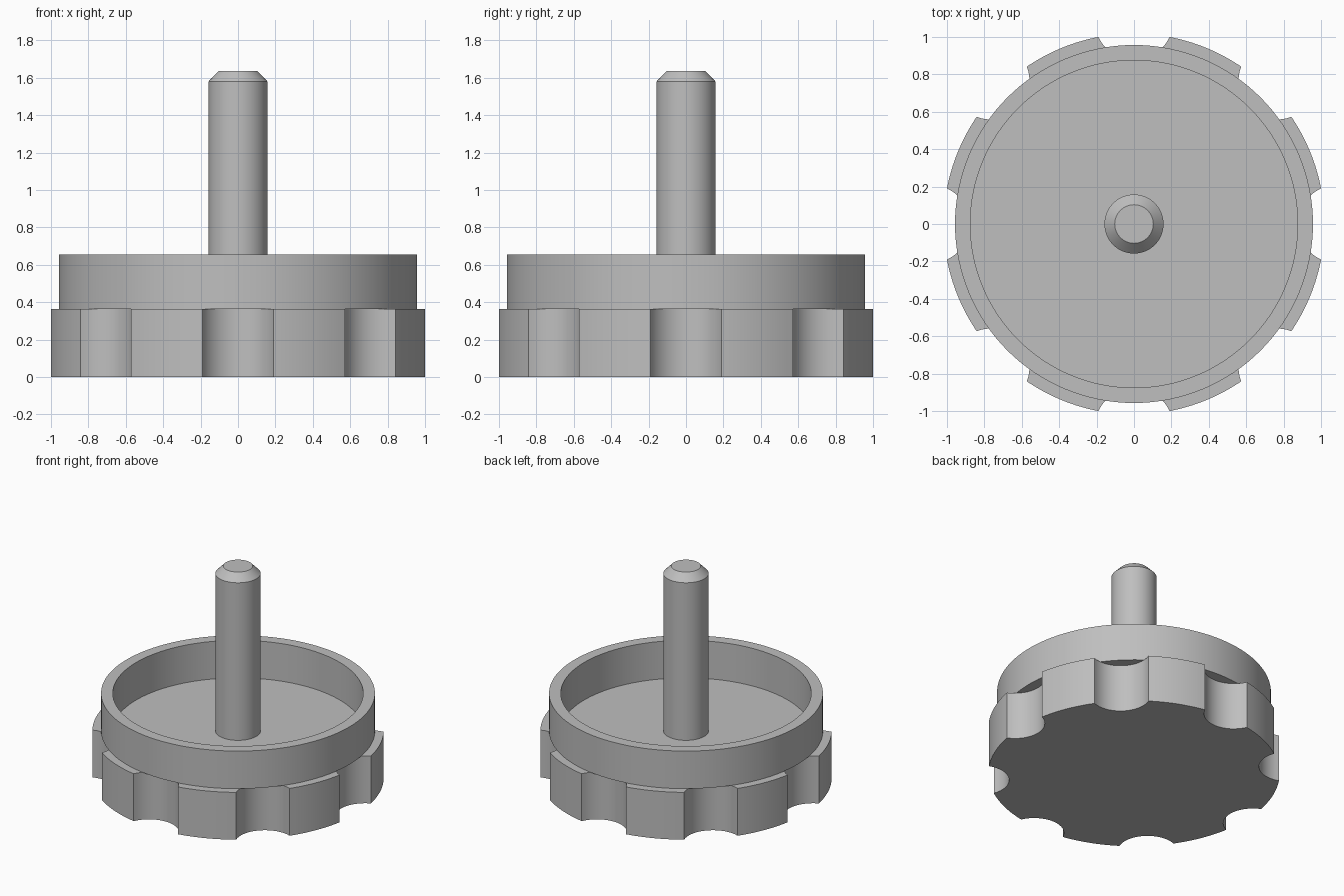
import bpy, bmesh
from math import sin, cos, pi, atan2, hypot, radians

cube = bpy.data.objects.get("Cube")
if cube:
    bpy.data.objects.remove(cube, do_unlink=True)

grey = bpy.data.materials.new("plain grey")
grey.use_nodes = True
colour = (0.52, 0.52, 0.52, 1)
grey.diffuse_color = colour
grey.node_tree.nodes["Principled BSDF"].inputs["Base Color"].default_value = colour

BASE_TOP = 0.365


def finish(name, bm):
    """Turn a bmesh into a smooth-shaded object with sharp edges kept."""
    bmesh.ops.recalc_face_normals(bm, faces=bm.faces)
    mesh = bpy.data.meshes.new(name)
    bm.to_mesh(mesh)
    bm.free()
    mesh.materials.append(grey)
    obj = bpy.data.objects.new(name, mesh)
    bpy.context.collection.objects.link(obj)
    bpy.ops.object.select_all(action="DESELECT")
    obj.select_set(True)
    bpy.context.view_layer.objects.active = obj
    bpy.ops.object.shade_smooth_by_angle(angle=radians(30))
    return obj


def lathe(name, profile, closed=False, steps=96):
    """Revolve a radius/height profile; open profiles get flat end caps."""
    bm = bmesh.new()
    rings = [[bm.verts.new((r * cos(2 * pi * i / steps), r * sin(2 * pi * i / steps), z))
              for i in range(steps)] for r, z in profile]
    pairs = list(zip(rings, rings[1:]))
    if closed:
        pairs.append((rings[-1], rings[0]))
    else:
        bm.faces.new(rings[0])
        bm.faces.new(rings[-1])
    for low, high in pairs:
        for i in range(steps):
            j = (i + 1) % steps
            bm.faces.new((low[i], low[j], high[j], high[i]))
    return finish(name, bm)


def scalloped_base(name, count=8, half_width=0.19, offset=0.085):
    """Disc outline with round finger notches, extruded upwards."""
    radius = hypot(1, half_width)
    notch_radius = hypot(half_width, offset)
    notch_centre = 1 + offset
    corner = atan2(half_width, 1)
    sweep = atan2(half_width, offset)
    pitch = 2 * pi / count
    outline = []
    for k in range(count):
        turn = k * pitch
        # Concave notch, followed by the outer arc to the next notch
        for i in range(17):
            a = sweep * (i / 8 - 1)
            x = notch_centre - notch_radius * cos(a)
            y = notch_radius * sin(a)
            outline.append((x * cos(turn) - y * sin(turn), x * sin(turn) + y * cos(turn)))
        for i in range(1, 10):
            a = turn + corner + (pitch - 2 * corner) * i / 10
            outline.append((radius * cos(a), radius * sin(a)))
    bm = bmesh.new()
    bottom = bm.faces.new([bm.verts.new((x, y, 0)) for x, y in outline])
    raised = bmesh.ops.extrude_face_region(bm, geom=[bottom], use_keep_orig=True)
    top = [v for v in raised["geom"] if isinstance(v, bmesh.types.BMVert)]
    bmesh.ops.translate(bm, verts=top, vec=(0, 0, BASE_TOP))
    return finish(name, bm)


# Grip disc with finger notches
scalloped_base("scalloped_base")

# Raised hollow wall around the rim
lathe("rim_wall", [(0.957, BASE_TOP), (0.957, 0.655), (0.875, 0.655), (0.875, BASE_TOP)],
      closed=True, steps=128)

# Central stud with a chamfered tip
lathe("centre_stud", [(0.158, BASE_TOP), (0.158, 1.58), (0.103, 1.637)], steps=64)
